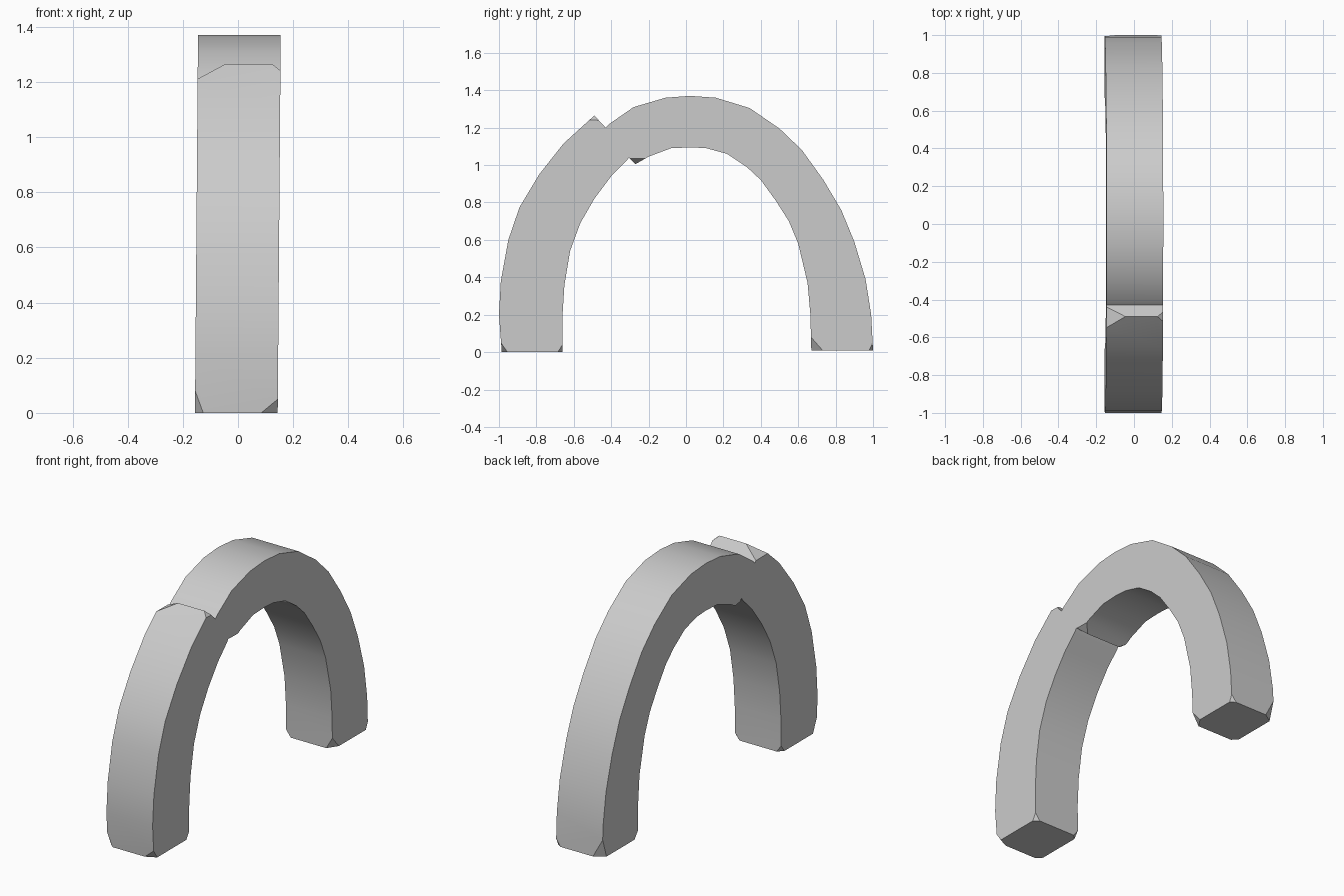
import bpy, bmesh, math
from mathutils import Vector

if "Cube" in bpy.data.objects:
    bpy.data.objects.remove(bpy.data.objects["Cube"])

HALF = 0.15
# Side outline (y, z): outer curve from front foot to back foot, with the broken step
outer = [(-0.985, 0), (-1, 0.2), (-0.99, 0.38), (-0.95, 0.6), (-0.89, 0.775),
         (-0.785, 0.95), (-0.655, 1.115), (-0.49, 1.265), (-0.43, 1.2), (-0.41, 1.22),
         (-0.28, 1.31), (-0.11, 1.36), (0.02, 1.37), (0.16, 1.36), (0.34, 1.305),
         (0.5, 1.195), (0.62, 1.08), (0.735, 0.92), (0.83, 0.76), (0.9, 0.59),
         (0.96, 0.39), (0.99, 0.2), (1, 0.01)]
# Inner curve back again
inner = [(0.67, 0.01), (0.665, 0.2), (0.65, 0.37), (0.6, 0.58), (0.55, 0.7),
         (0.48, 0.81), (0.4, 0.92), (0.325, 0.99), (0.22, 1.06), (0.11, 1.09),
         (0.03, 1.095), (-0.08, 1.09), (-0.2, 1.045), (-0.27, 1.005), (-0.305, 1.04),
         (-0.32, 1.02), (-0.4, 0.94), (-0.49, 0.82), (-0.565, 0.69), (-0.62, 0.54),
         (-0.65, 0.36), (-0.66, 0.2), (-0.66, 0)]


def chip(bm, corner, size):
    """Break off a corner; size gives the cut length along x, y and z edges."""
    v = min(bm.verts, key=lambda p: (p.co - Vector(corner)).length)
    cuts = []
    for e in list(v.link_edges):
        d = e.other_vert(v).co - v.co
        axis = max(range(3), key=lambda i: abs(d[i]))
        _, nv = bmesh.utils.edge_split(e, v, min(size[axis] / d.length, 0.9))
        cuts.append(nv)
    for f in list(v.link_faces):
        a, b = [c for c in cuts if c in f.verts[:]]
        bmesh.utils.face_split(f, a, b)
    bmesh.ops.delete(bm, geom=[v], context='VERTS')
    bm.faces.new(cuts)


# Extrude the outline across the width
bm = bmesh.new()
face = bm.faces.new([bm.verts.new((-HALF, y, z)) for y, z in outer + inner])
ext = bmesh.ops.extrude_face_region(bm, geom=[face], use_keep_orig=True)
for g in ext["geom"]:
    if isinstance(g, bmesh.types.BMVert):
        g.co.x = HALF

# Chipped corners at the feet, the step on top and the notch below
for side, y, z, size in [
        (-1, -0.985, 0, (0.03, 0.03, 0.08)), (1, -0.985, 0, (0.06, 0.03, 0.05)),
        (-1, -0.66, 0, (0.03, 0.03, 0.04)), (1, -0.66, 0, (0.03, 0.025, 0.04)),
        (-1, 0.67, 0.01, (0.03, 0.03, 0.04)), (1, 0.67, 0.01, (0.04, 0.06, 0.07)),
        (-1, 1, 0.01, (0.06, 0.04, 0.11)), (1, 1, 0.01, (0.03, 0.02, 0.04)),
        (-1, -0.49, 1.265, (0.1, 0.08, 0.075)), (1, -0.49, 1.265, (0.03, 0.035, 0.035)),
        (-1, -0.27, 1.005, (0.03, 0.03, 0.03)), (1, -0.27, 1.005, (0.05, 0.06, 0.045))]:
    chip(bm, (side * HALF, y, z), size)

# Slight sideways lean
for v in bm.verts:
    v.co.x += -0.006 + 0.008 * v.co.z
bmesh.ops.recalc_face_normals(bm, faces=bm.faces)

mesh = bpy.data.meshes.new("stone_arch")
bm.to_mesh(mesh)
bm.free()
arch = bpy.data.objects.new("stone_arch", mesh)
bpy.context.collection.objects.link(arch)
bpy.context.view_layer.objects.active = arch
arch.select_set(True)
bpy.ops.object.shade_smooth_by_angle(angle=math.radians(25))
